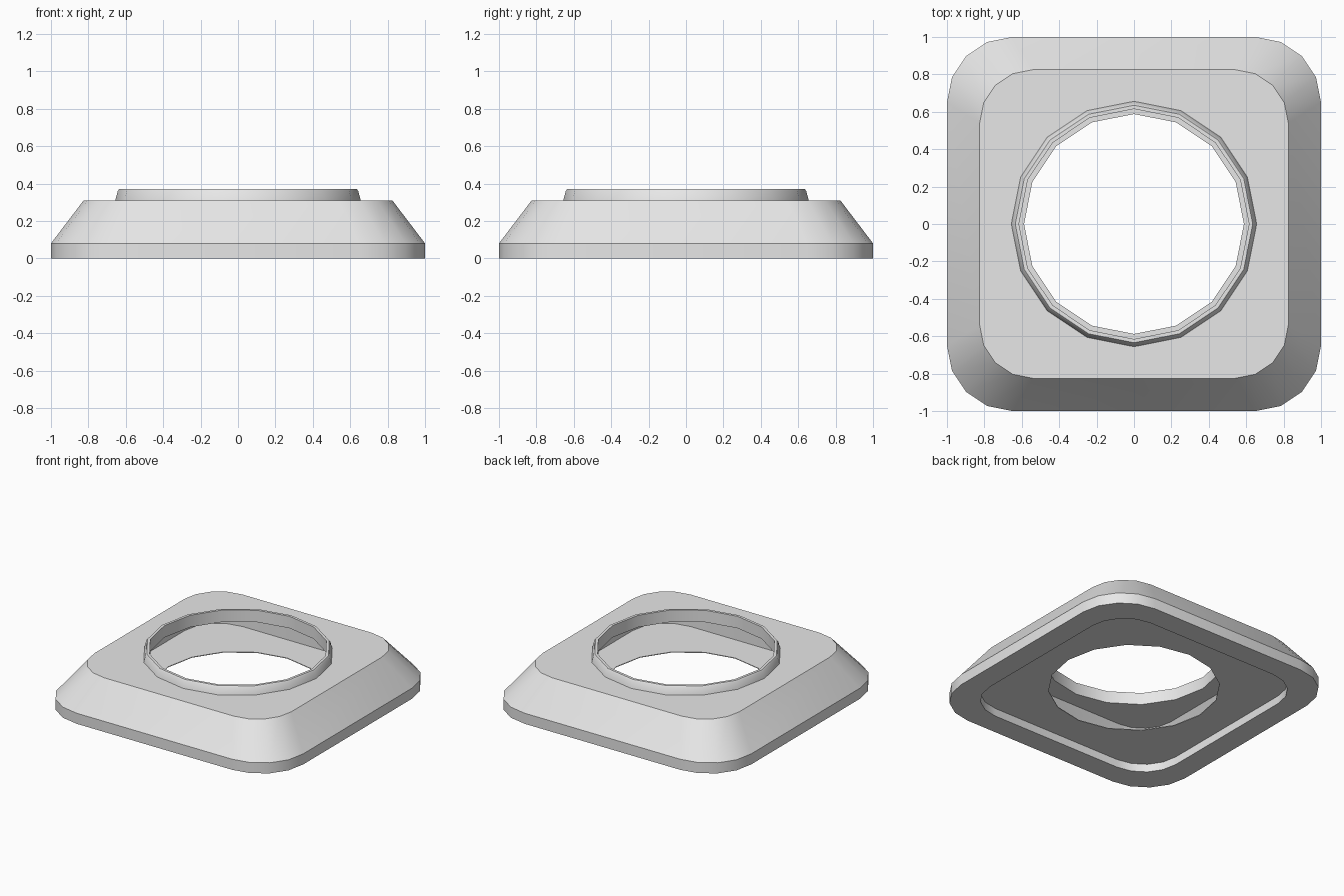
import bpy
import bmesh
from math import cos, sin, pi

cube = bpy.data.objects.get("Cube")
if cube:
    bpy.data.objects.remove(cube, do_unlink=True)

gray = bpy.data.materials.new("light_gray")
gray.use_nodes = True
color = (0.8, 0.8, 0.8, 1)
gray.diffuse_color = color
gray.node_tree.nodes["Principled BSDF"].inputs["Base Color"].default_value = color


def rounded_square(half, corner, z):
    """Square outline with four segments in each rounded corner."""
    points = []
    for quarter in range(4):
        mid = quarter * pi / 2 + pi / 4
        cx = (half - corner) * (1 if cos(mid) > 0 else -1)
        cy = (half - corner) * (1 if sin(mid) > 0 else -1)
        for step in range(5):
            a = quarter * pi / 2 + step * pi / 8
            points.append((cx + corner * cos(a), cy + corner * sin(a), z))
    return points


def circle(radius, z, sides=16):
    return [(radius * cos(2 * pi * i / sides), radius * sin(2 * pi * i / sides), z)
            for i in range(sides)]


def build(name, outlines):
    """Join outlines one after another into a closed ring-shaped solid."""
    bm = bmesh.new()
    rings = [[bm.verts.new(p) for p in outline] for outline in outlines]
    loops = [[bm.edges.new((r[i - 1], r[i])) for i in range(len(r))] for r in rings]
    for k in range(len(rings)):
        a, b = rings[k - 1], rings[k]
        if len(a) == len(b):
            for i in range(len(a)):
                bm.faces.new((a[i - 1], a[i], b[i], b[i - 1]))
        else:
            # Flat plate between a square outline and a round one
            bmesh.ops.triangle_fill(bm, use_beauty=True, use_dissolve=False,
                                    edges=loops[k - 1] + loops[k])
    bmesh.ops.recalc_face_normals(bm, faces=bm.faces)
    mesh = bpy.data.meshes.new(name)
    bm.to_mesh(mesh)
    bm.free()
    mesh.materials.append(gray)
    obj = bpy.data.objects.new(name, mesh)
    bpy.context.collection.objects.link(obj)
    bpy.ops.object.select_all(action='DESELECT')
    obj.select_set(True)
    bpy.context.view_layer.objects.active = obj
    bpy.ops.object.shade_smooth_by_angle(angle=pi / 6)
    return obj


# Hollow bevelled housing with its raised collar
build("housing", [
    rounded_square(0.83, 0.285, 0),
    rounded_square(1.0, 0.35, 0),
    rounded_square(1.0, 0.35, 0.08),
    rounded_square(0.825, 0.285, 0.31),
    circle(0.656, 0.31),
    circle(0.643, 0.36),
    circle(0.635, 0.37),
    circle(0.615, 0.37),
    circle(0.615, 0.28),
    rounded_square(0.74, 0.25, 0.28),
    rounded_square(0.83, 0.285, 0.16),
])

# Thin recessed plate closing the underside
build("bottom_plate", [
    rounded_square(0.83, 0.285, 0.06),
    circle(0.588, 0.06),
    circle(0.588, 0.065),
    rounded_square(0.83, 0.285, 0.065),
])
